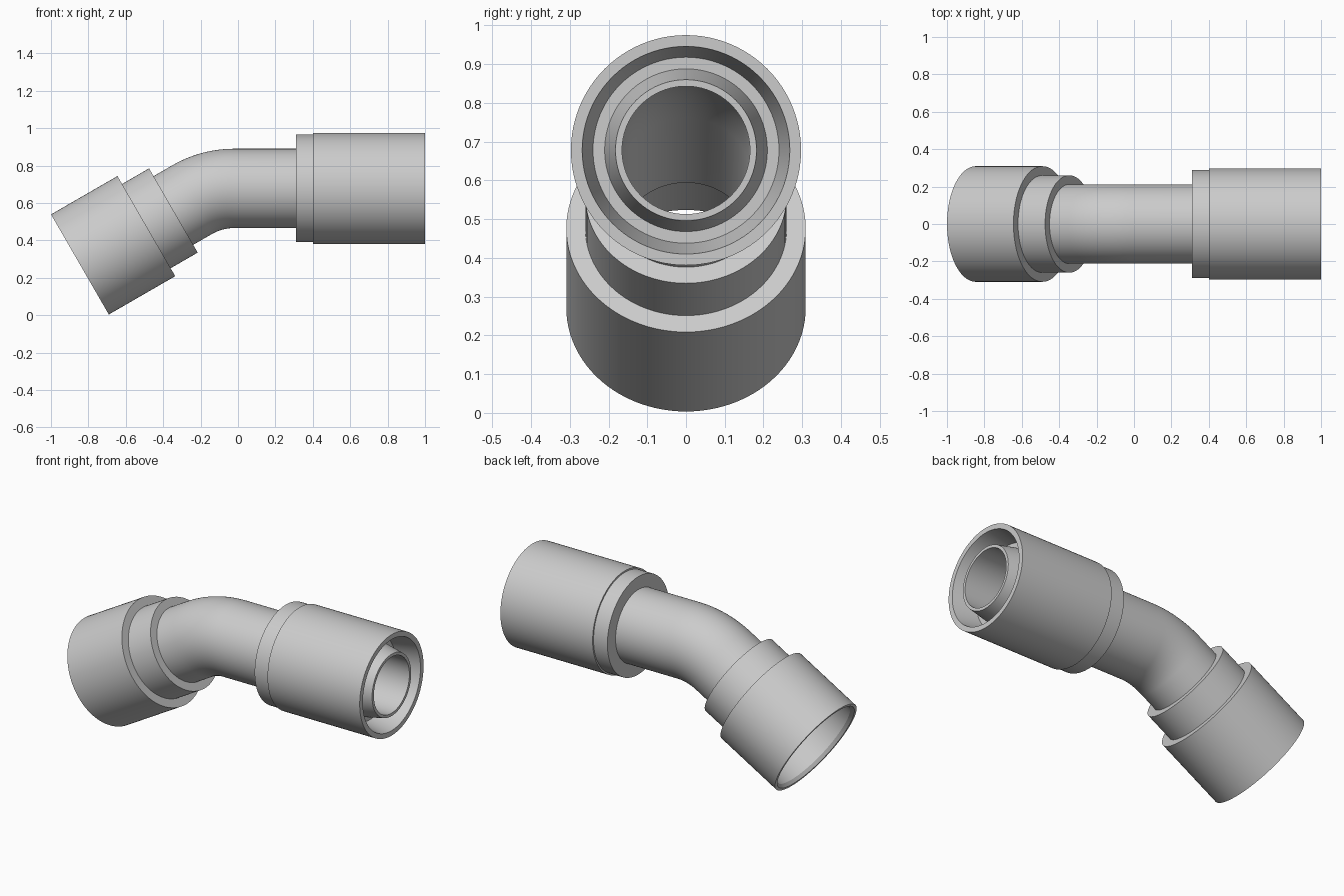
import bpy, bmesh, math
from mathutils import Vector

cube = bpy.data.objects.get("Cube")
if cube:
    bpy.data.objects.remove(cube, do_unlink=True)

steel = bpy.data.materials.new("grey steel")
steel.use_nodes = True
COLOR = (0.6, 0.6, 0.6, 1)
steel.diffuse_color = COLOR
steel.node_tree.nodes["Principled BSDF"].inputs["Base Color"].default_value = COLOR

SIDES = 96
AXIS_Z = 0.678
STRAIGHT = 1.02            # horizontal run, measured from the right end
BEND_R = 0.45
BEND = math.radians(30)
BEND_END = STRAIGHT + BEND_R * BEND
END = BEND_END + 0.693     # left end of the centre line


def frame(s):
    """Point on the bent centre line and its turn angle at distance s."""
    a = min(max((s - STRAIGHT) / BEND_R, 0), BEND)
    p = Vector((1 - min(s, STRAIGHT) - BEND_R * math.sin(a), 0,
                AXIS_Z - BEND_R * (1 - math.cos(a))))
    rest = max(s - BEND_END, 0)
    return p + rest * Vector((-math.cos(a), 0, -math.sin(a))), a


def turned(name, profile):
    """Sweep a closed (distance, radius) profile around the centre line."""
    bm = bmesh.new()
    rings = []
    for s, r in profile:
        p, a = frame(s)
        up = Vector((-math.sin(a), 0, math.cos(a)))
        ring = []
        for i in range(SIDES):
            t = math.tau * i / SIDES
            ring.append(bm.verts.new(
                p + r * (math.cos(t) * up + math.sin(t) * Vector((0, 1, 0)))))
        rings.append(ring)
    for k, ring in enumerate(rings):
        nxt = rings[(k + 1) % len(rings)]
        for i in range(SIDES):
            j = (i + 1) % SIDES
            bm.faces.new((ring[i], ring[j], nxt[j], nxt[i]))
    bmesh.ops.recalc_face_normals(bm, faces=bm.faces)
    mesh = bpy.data.meshes.new(name)
    bm.to_mesh(mesh)
    bm.free()
    mesh.materials.append(steel)
    obj = bpy.data.objects.new(name, mesh)
    bpy.context.collection.objects.link(obj)
    bpy.ops.object.select_all(action='DESELECT')
    obj.select_set(True)
    bpy.context.view_layer.objects.active = obj
    bpy.ops.object.shade_smooth_by_angle(angle=BEND * 0.3)


# Elbow pipe: tapered tip, bent tube, through bore
bend = [STRAIGHT + BEND_R * BEND * i / 16 for i in range(17)]
pipe_end = END - 0.36
turned("elbow_pipe",
       [(0, 0.165), (0, 0.182), (0.14, 0.21), (0.15, 0.212)]
       + [(s, 0.212) for s in bend] + [(pipe_end, 0.212), (pipe_end, 0.165)]
       + [(s, 0.165) for s in reversed(bend)])

# Right sleeve: conical mouth, stepped back end
turned("right_sleeve",
       [(0, 0.268), (0, 0.297), (0.6, 0.297), (0.6, 0.288), (0.69, 0.288),
        (0.69, 0.205), (0.14, 0.205), (0.14, 0.24)])

# Left nut: stepped collar and open socket
turned("left_nut",
       [(END, 0.292), (END, 0.309), (END - 0.41, 0.309), (END - 0.41, 0.26),
        (END - 0.577, 0.26), (END - 0.577, 0.205), (END - 0.37, 0.205),
        (END - 0.37, 0.28), (END - 0.02, 0.28)])
